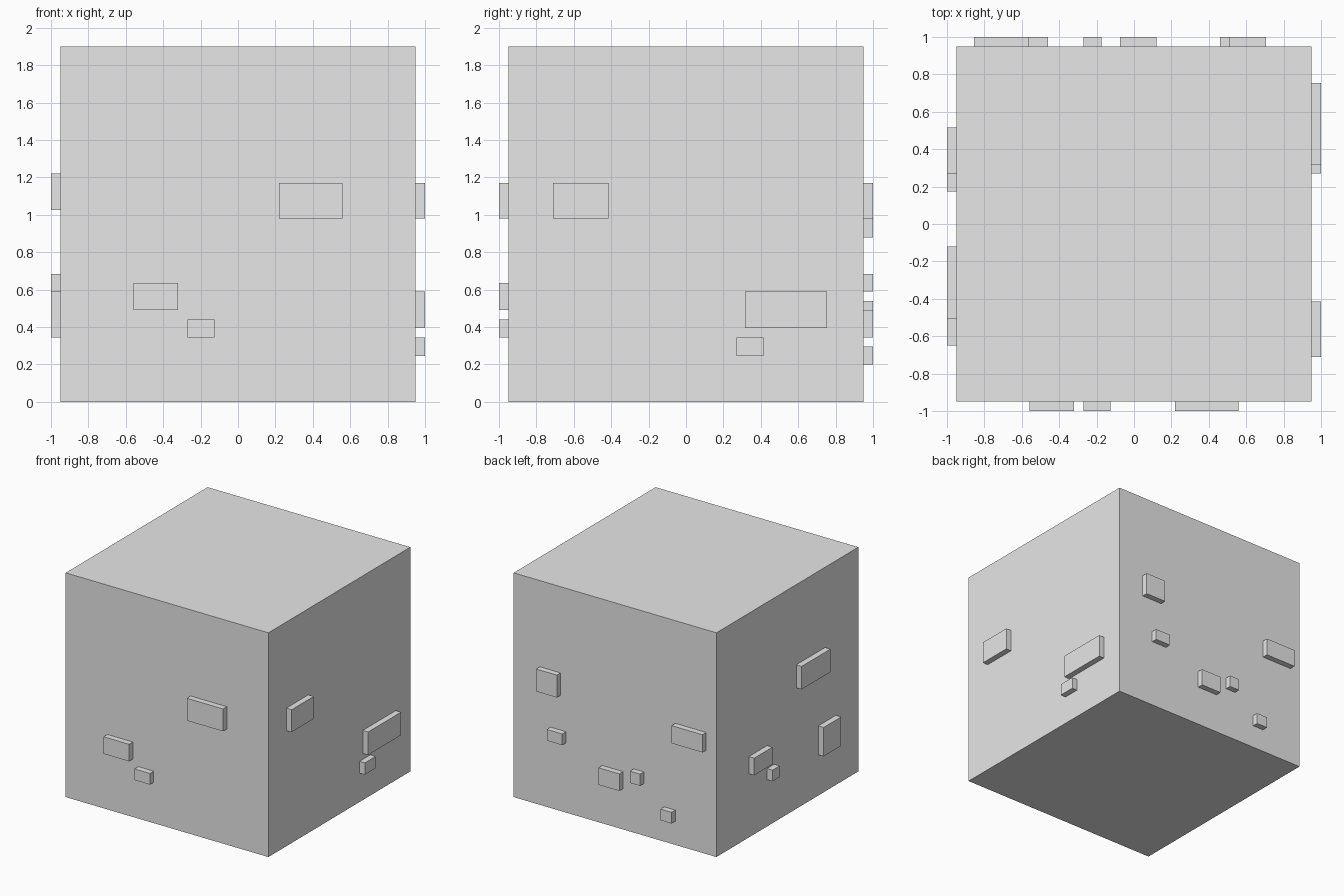
import bpy
from mathutils import Vector

cube = bpy.data.objects.get("Cube")
if cube:
    bpy.data.objects.remove(cube, do_unlink=True)

HALF = 0.95    # half the block's side
DEPTH = 0.05   # how far the raised bricks stand out

grey = bpy.data.materials.new("light_grey")
grey.use_nodes = True
colour = (0.8, 0.8, 0.8, 1)
grey.diffuse_color = colour
grey.node_tree.nodes["Principled BSDF"].inputs["Base Color"].default_value = colour


def box(name, low, high):
    low, high = Vector(low), Vector(high)
    bpy.ops.mesh.primitive_cube_add(size=1, location=(low + high) / 2)
    obj = bpy.context.object
    obj.name = name
    obj.scale = high - low
    bpy.ops.object.transform_apply(location=False, rotation=False, scale=True)
    obj.data.materials.append(grey)
    return obj


def brick(name, axis, sign, span, height):
    """Raised brick on the wall facing sign * axis (0 = x, 1 = y)."""
    out = sorted((sign * HALF, sign * (HALF + DEPTH)))
    ranges = (out, span) if axis == 0 else (span, out)
    box(name, *zip(*ranges, height))


# Main block
box("block", (-HALF, -HALF, 0), (HALF, HALF, 2 * HALF))

# Raised bricks on each wall: span along the wall, then height range
walls = {
    "front": (1, -1, [((-0.56, -0.32), (0.49, 0.635)),
                      ((-0.27, -0.125), (0.345, 0.44)),
                      ((0.22, 0.56), (0.98, 1.17))]),
    "left": (0, 1, [((-0.71, -0.415), (0.98, 1.17)),
                    ((0.315, 0.755), (0.395, 0.59)),
                    ((0.27, 0.415), (0.245, 0.345))]),
    "back": (1, 1, [((0.51, 0.705), (0.98, 1.17)),
                    ((0.46, 0.605), (0.59, 0.685)),
                    ((-0.075, 0.12), (0.345, 0.49)),
                    ((-0.27, -0.175), (0.44, 0.54)),
                    ((-0.855, -0.565), (0.88, 1.03)),
                    ((-0.565, -0.46), (0.2, 0.295))]),
    "right": (0, -1, [((-0.505, -0.12), (1.025, 1.22)),
                      ((-0.65, -0.415), (0.345, 0.59)),
                      ((0.27, 0.515), (0.54, 0.685)),
                      ((0.175, 0.27), (0.395, 0.49))]),
}
for wall, (axis, sign, bricks) in walls.items():
    for i, (span, height) in enumerate(bricks, 1):
        brick(f"{wall}_brick_{i}", axis, sign, span, height)
